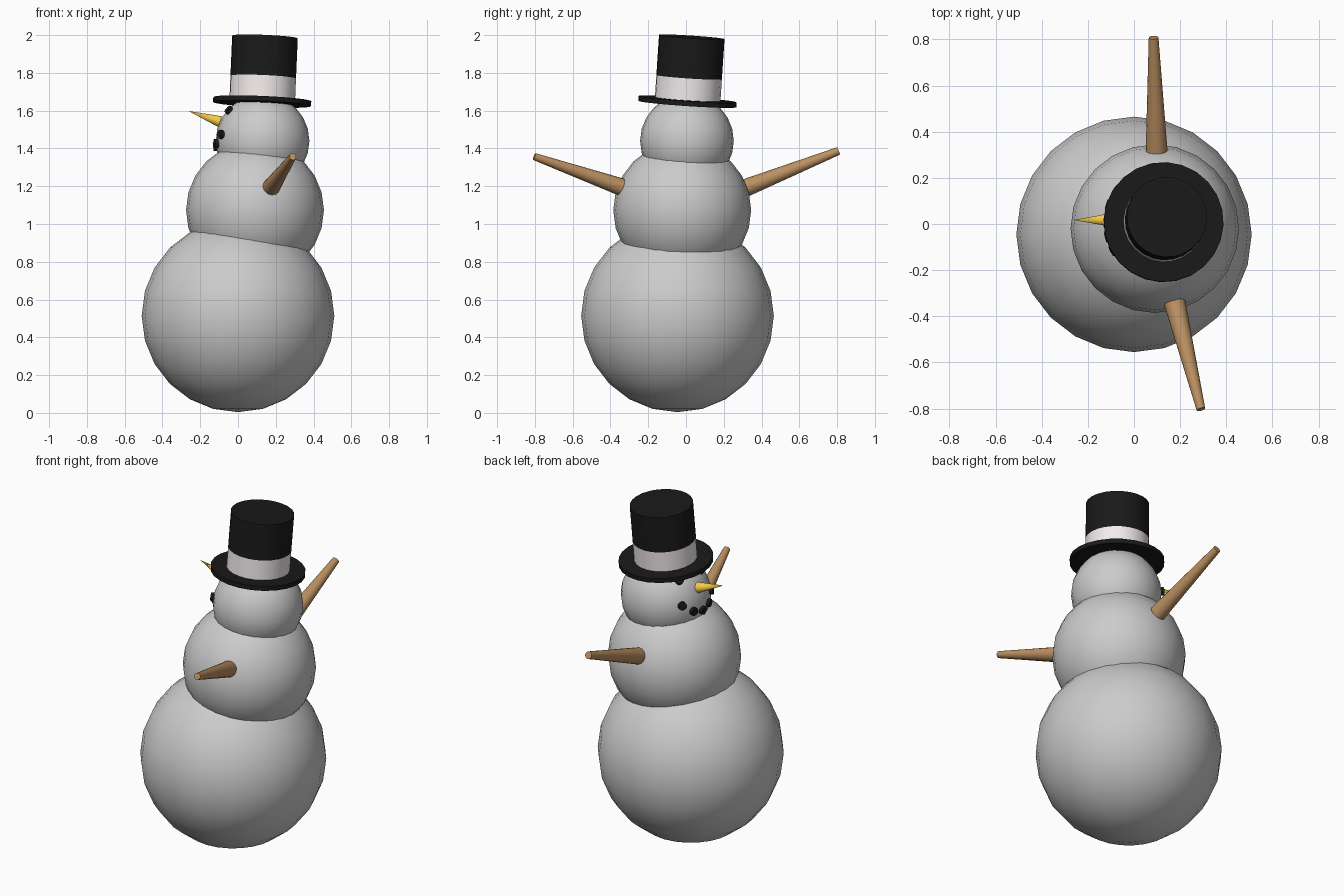
import bpy, math
from mathutils import Vector

if "Cube" in bpy.data.objects:
    bpy.data.objects.remove(bpy.data.objects["Cube"])


def material(name, rgb):
    m = bpy.data.materials.new(name)
    m.diffuse_color = (*rgb, 1)
    m.use_nodes = True
    m.node_tree.nodes["Principled BSDF"].inputs["Base Color"].default_value = m.diffuse_color
    return m


BLACK = material("black", (0.01, 0.01, 0.01))
WOOD = material("wood", (0.5, 0.28, 0.12))
ORANGE = material("carrot_orange", (0.9, 0.6, 0.06))
WHITE = material("ribbon_white", (0.9, 0.84, 0.85))


def finish(name, mat=None):
    ob = bpy.context.object
    ob.name = name
    if mat:
        ob.data.materials.append(mat)
    bpy.ops.object.shade_smooth_by_angle(angle=math.radians(40))
    return ob


def ball(name, centre, r):
    bpy.ops.mesh.primitive_uv_sphere_add(segments=24, ring_count=12, radius=r, location=centre)
    return finish(name)


def rod(name, a, b, r1, r2, mat, sides=24):
    """Cone, cylinder or tapered stick from point a to point b."""
    a, b = Vector(a), Vector(b)
    d = b - a
    bpy.ops.mesh.primitive_cone_add(vertices=sides, radius1=r1, radius2=r2, depth=d.length,
                                    location=(a + b) / 2,
                                    rotation=d.to_track_quat('Z', 'Y').to_euler())
    return finish(name, mat)


# Stacked snow balls
ball("bottom_ball", (0, -0.045, 0.514), 0.51)
ball("middle_ball", (0.09, -0.02, 1.073), 0.365)
HEAD, HEAD_R = Vector((0.13, 0.005, 1.44)), 0.248
ball("head_ball", HEAD, HEAD_R)

# Tilted top hat: brim, ribbon and crown along one axis
base = Vector((0.128, 0.008, 1.648))
axis = Vector((0.043, 0.066, 1)).normalized()
for name, lo, hi, r, mat in (("hat_brim", -0.013, 0.013, 0.26, BLACK),
                             ("hat_ribbon", 0.013, 0.13, 0.174, WHITE),
                             ("hat_crown", 0.13, 0.343, 0.174, BLACK)):
    rod(name, base + axis * lo, base + axis * hi, r, r, mat)

# Stick arms
rod("left_arm", (0.098, 0.32, 1.193), (0.085, 0.808, 1.387), 0.047, 0.021, WOOD, 16)
rod("right_arm", (0.175, -0.335, 1.193), (0.29, -0.803, 1.357), 0.047, 0.019, WOOD, 16)

# Carrot nose, the face looks along -x
rod("nose", (-0.095, 0.018, 1.542), (-0.262, 0.017, 1.598), 0.03, 0, ORANGE, 16)


# Coal pieces set on the head surface
def coal(name, y, z):
    dy, dz = y - HEAD.y, z - HEAD.z
    n = Vector((-math.sqrt(HEAD_R ** 2 - dy * dy - dz * dz), dy, dz)).normalized()
    rod(name, HEAD + n * (HEAD_R - 0.02), HEAD + n * (HEAD_R + 0.015), 0.025, 0.023, BLACK, 12)


for s in (-1, 1):
    coal("eye", 0.02 + s * 0.087, 1.6)
    coal("mouth_outer", 0.015 + s * 0.127, 1.473)
    coal("mouth_inner", 0.013 + s * 0.068, 1.427)
coal("mouth_middle", 0.01, 1.41)
